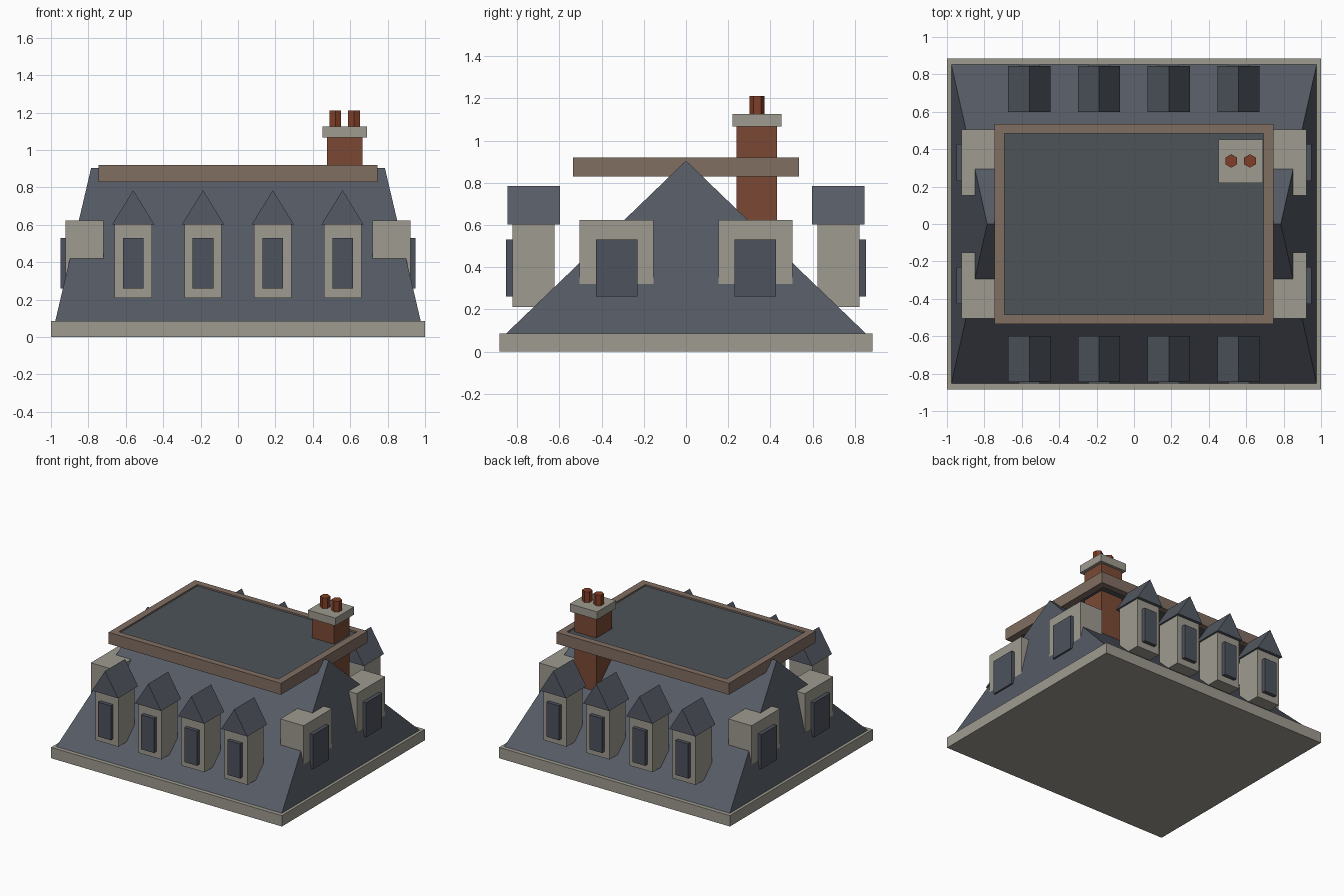
import bpy
import bmesh

cube = bpy.data.objects.get("Cube")
if cube:
    bpy.data.objects.remove(cube)


def srgb(hexcode):
    vals = [int(hexcode[i:i + 2], 16) / 255 for i in (0, 2, 4)]
    return [v / 12.92 if v < 0.04 else ((v + 0.055) / 1.055) ** 2.4 for v in vals] + [1]


def material(name, hexcode):
    m = bpy.data.materials.new(name)
    m.use_nodes = True
    m.diffuse_color = srgb(hexcode)
    m.node_tree.nodes["Principled BSDF"].inputs["Base Color"].default_value = srgb(hexcode)
    return m


stone = material("pale stone", "9f9b90")
slate = material("roof slate", "555b65")
lead = material("deck lead", "4d5359")
glass = material("window glass", "4d535d")
wood = material("parapet brown", "816e62")
brick = material("chimney brick", "7b4935")
clay = material("pot clay", "823f28")


def finish(name, bm, mat):
    bmesh.ops.recalc_face_normals(bm, faces=bm.faces)
    me = bpy.data.meshes.new(name)
    bm.to_mesh(me)
    bm.free()
    me.materials.append(mat)
    ob = bpy.data.objects.new(name, me)
    bpy.context.collection.objects.link(ob)
    return ob


def box(name, x, y, z, mat):
    """Box from (low, high) ranges on each axis."""
    bm = bmesh.new()
    bmesh.ops.create_cube(bm, size=1)
    for v in bm.verts:
        v.co = [r[0] + (c + 0.5) * (r[1] - r[0]) for r, c in zip((x, y, z), v.co)]
    return finish(name, bm, mat)


def ridge_roof(name, centre, eave, ridge, z, mat):
    """Closed roof: eave half sizes, ridge half length along axis 0 (x) or 1 (y)."""
    bm = bmesh.new()
    cx, cy = centre
    base = [bm.verts.new((cx + sx * eave[0], cy + sy * eave[1], z[0]))
            for sx, sy in ((-1, -1), (1, -1), (1, 1), (-1, 1))]
    top = [bm.verts.new((cx + s * ridge[0], cy + s * ridge[1], z[1])) for s in (-1, 1)]
    bmesh.ops.convex_hull(bm, input=base + top)
    bmesh.ops.dissolve_limit(bm, angle_limit=0.01, verts=bm.verts, edges=bm.edges)
    return finish(name, bm, mat)


def span(a, b, side):
    return sorted((a * side, b * side))


# Plinth and main hipped roof
box("plinth", (-1, 1), (-0.885, 0.885), (0, 0.085), stone)
ridge_roof("main_roof", (0, 0), (0.977, 0.853), (0.785, 0), (0.085, 0.905), slate)

# Flat deck with its parapet ring
box("deck", (-0.7, 0.7), (-0.5, 0.5), (0.84, 0.908), lead)
for side, word in ((-1, "right"), (1, "left")):
    box("parapet_" + word, span(0.692, 0.747, side), (-0.535, 0.535), (0.83, 0.92), wood)
for side, word in ((-1, "front"), (1, "back")):
    box("parapet_" + word, (-0.692, 0.692), span(0.485, 0.535, side), (0.83, 0.92), wood)

# Gabled dormers along the front and back
for side, word in ((-1, "front"), (1, "back")):
    for i in range(4):
        cx = -0.56 + i * 0.373
        tag = f"{word}_dormer_{i + 1}"
        box(tag + "_body", (cx - 0.1, cx + 0.1), span(0.623, 0.823, side), (0.21, 0.605), stone)
        ridge_roof(tag + "_roof", (cx, side * 0.722), (0.113, 0.124), (0, 0.124),
                   (0.602, 0.785), slate)
        box(tag + "_window", (cx - 0.055, cx + 0.055), span(0.8, 0.852, side),
            (0.26, 0.53), glass)

# Flat-topped dormers on both ends
for side, word in ((-1, "right"), (1, "left")):
    for s, end in ((-1, "front"), (1, "back")):
        tag = f"{word}_{end}_end_dormer"
        box(tag + "_body", span(0.72, 0.922, side), span(0.153, 0.505, s), (0.3, 0.623), stone)
        box(tag + "_window", span(0.9, 0.95, side), span(0.23, 0.427, s), (0.26, 0.53), glass)

# Chimney stack, cap and hexagonal pots
box("chimney_stack", (0.475, 0.665), (0.24, 0.432), (0.42, 1.07), brick)
box("chimney_cap", (0.453, 0.69), (0.22, 0.453), (1.066, 1.127), stone)
for i, cx in enumerate((0.52, 0.62)):
    bpy.ops.mesh.primitive_cylinder_add(vertices=6, radius=0.036, depth=0.1,
                                        location=(cx, 0.337, 1.16))
    pot = bpy.context.object
    pot.name = f"chimney_pot_{i + 1}"
    pot.data.materials.append(clay)
